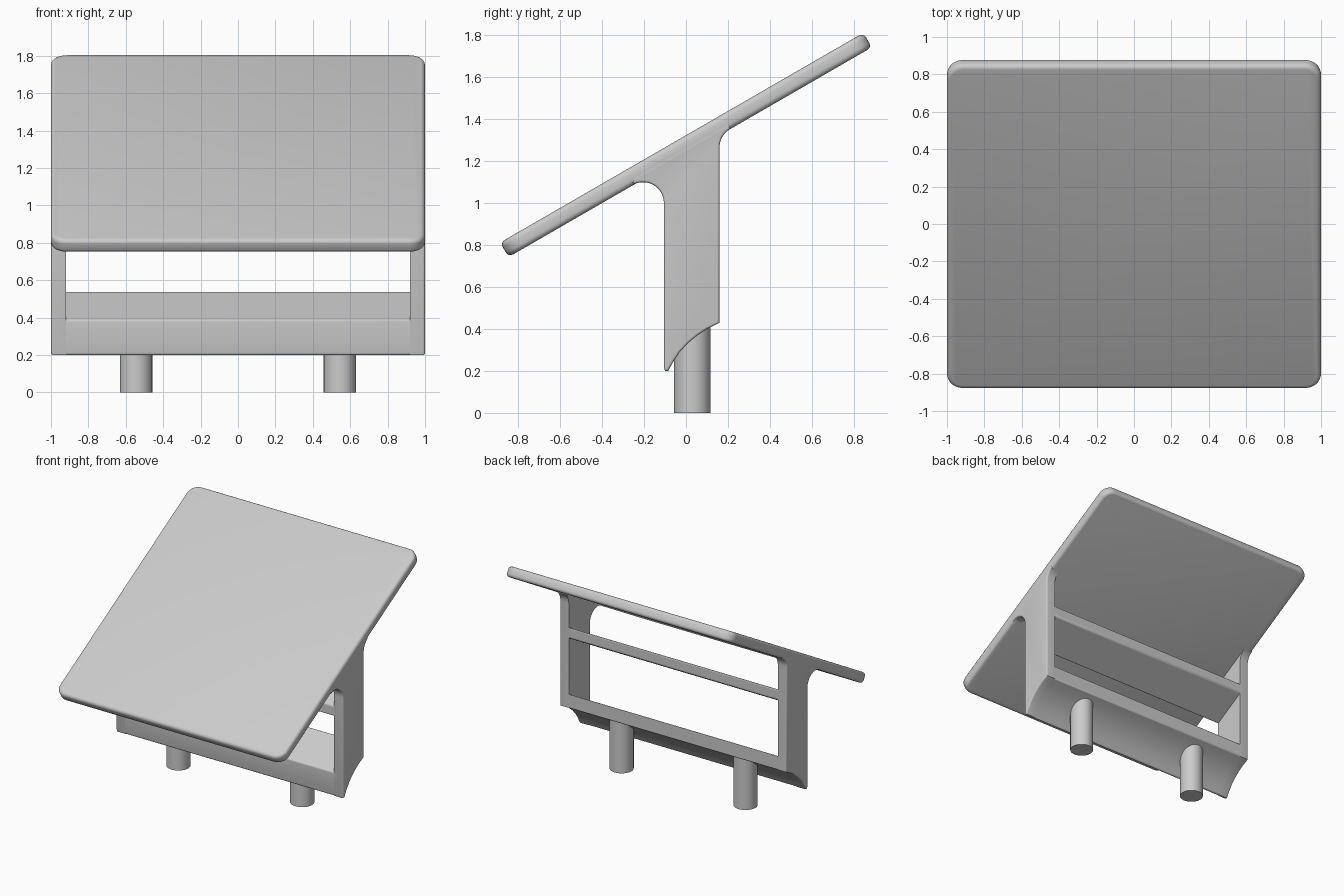
import bpy, bmesh, math
from mathutils import Matrix

cube = bpy.data.objects.get("Cube")
if cube:
    bpy.data.objects.remove(cube, do_unlink=True)

grey = bpy.data.materials.new("plain_grey")
grey.use_nodes = True
COLOUR = (0.6, 0.6, 0.6, 1)
grey.diffuse_color = COLOUR
grey.node_tree.nodes["Principled BSDF"].inputs["Base Color"].default_value = COLOUR

TILT = math.radians(30)
SLOPE = math.tan(TILT)
PANEL_Z, THICK = 1.2775, 0.08
FRONT, BACK = -0.105, 0.16


def finish(name, bm):
    bmesh.ops.recalc_face_normals(bm, faces=bm.faces)
    mesh = bpy.data.meshes.new(name)
    bm.to_mesh(mesh)
    bm.free()
    mesh.materials.append(grey)
    obj = bpy.data.objects.new(name, mesh)
    bpy.context.collection.objects.link(obj)
    bpy.ops.object.select_all(action='DESELECT')
    obj.select_set(True)
    bpy.context.view_layer.objects.active = obj
    bpy.ops.object.shade_smooth_by_angle(angle=math.radians(35))
    return obj


def round_edges(bm, edges, radius, segments):
    bmesh.ops.bevel(bm, geom=edges, offset=radius, segments=segments,
                    profile=0.5, affect='EDGES', clamp_overlap=True)


def prism(profile, x0, x1):
    """Extrude a (y, z) profile along x."""
    bm = bmesh.new()
    face = bm.faces.new([bm.verts.new((x0, y, z)) for y, z in profile])
    out = bmesh.ops.extrude_face_region(bm, geom=[face])
    verts = [g for g in out["geom"] if isinstance(g, bmesh.types.BMVert)]
    bmesh.ops.translate(bm, verts=verts, vec=(x1 - x0, 0, 0))
    return bm


def arc(cy, cz, r, a0, a1, n=10):
    angles = [math.radians(a0 + (a1 - a0) * i / n) for i in range(n + 1)]
    return [(cy + r * math.cos(a), cz + r * math.sin(a)) for a in angles]


# Tilted top panel with rounded corners and softened rims
bm = bmesh.new()
bmesh.ops.create_cube(bm, size=1)
bmesh.ops.scale(bm, verts=bm.verts, vec=(2, 2, THICK))
upright = [e for e in bm.edges if abs(e.verts[0].co.z - e.verts[1].co.z) > 0.01]
round_edges(bm, upright, 0.085, 8)
rims = [e for e in bm.edges if abs(e.verts[0].co.z - e.verts[1].co.z) < 0.001]
round_edges(bm, rims, 0.025, 4)
bmesh.ops.transform(bm, verts=bm.verts, matrix=Matrix.Translation(
    (0, 0, PANEL_Z)) @ Matrix.Rotation(TILT, 4, 'X'))
finish("top_panel", bm)

# Concave underside shared by the side walls and the lower rail
under = [(FRONT, 0.215), (-0.1, 0.2), (-0.085, 0.2), (-0.06, 0.245), (-0.03, 0.29),
         (0.01, 0.333), (0.055, 0.37), (0.1, 0.4), (BACK, 0.43)]

# Side walls, filleted into the panel, rounded on the outer face
wall = under + arc(0.26, 1.266, 0.1, 180, 120)
wall += [(y, PANEL_Z + SLOPE * y) for y in (0.21, -0.25)]
wall += arc(-0.205, 1.0, 0.1, 120, 0)
for side, name in ((1, "left_wall"), (-1, "right_wall")):
    bm = prism(wall, side * 0.92, side)
    outer = [e for e in bm.edges if all(abs(v.co.x) > 0.99 for v in e.verts)]
    round_edges(bm, outer, 0.018, 4)
    finish(name, bm)

# Lower rail and sloping middle shelf
rail = under + [(BACK, 0.54), (FRONT, 0.54 - SLOPE * (BACK - FRONT))]
shelf = [(BACK, 0.985), (BACK, 1.07)]
shelf += [(FRONT, z - SLOPE * (BACK - FRONT)) for z in (1.07, 0.985)]
for name, profile in (("lower_rail", rail), ("middle_shelf", shelf)):
    obj = finish(name, prism(profile, -0.95, 0.95))
    soft = obj.modifiers.new("soft_edges", 'BEVEL')
    soft.width, soft.segments = 0.012, 3
    soft.limit_method, soft.angle_limit = 'ANGLE', math.radians(50)

# Round pegs below the rail
for side, name in ((1, "left_peg"), (-1, "right_peg")):
    bm = bmesh.new()
    bmesh.ops.create_cone(bm, cap_ends=True, segments=48, radius1=0.087,
                          radius2=0.087, depth=0.41)
    bmesh.ops.translate(bm, verts=bm.verts, vec=(side * 0.545, 0.03, 0.205))
    finish(name, bm)
